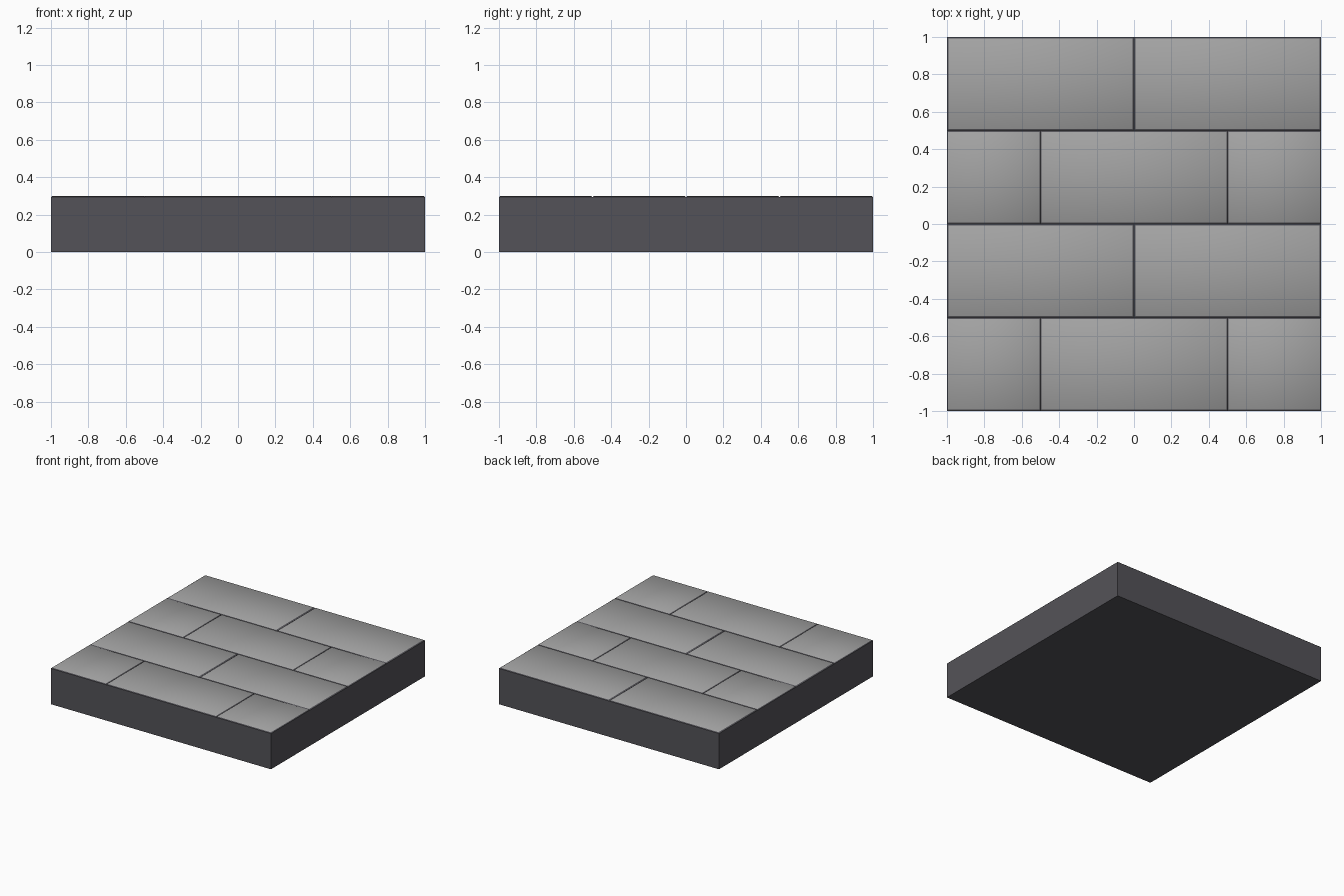
import bpy, bmesh

if "Cube" in bpy.data.objects:
    bpy.data.objects.remove(bpy.data.objects["Cube"])

TOP, GROOVE = 0.30, 0.294   # tile surface and joint floor heights


def material(name, rgb):
    m = bpy.data.materials.new(name)
    m.diffuse_color = (*rgb, 1.0)
    m.use_nodes = True
    m.node_tree.nodes["Principled BSDF"].inputs["Base Color"].default_value = m.diffuse_color
    return m


mortar = material("dark mortar", (0.088, 0.086, 0.098))
stone = material("grey stone", (0.37, 0.37, 0.37))


def add_object(name, bm, mats):
    me = bpy.data.meshes.new(name)
    bm.to_mesh(me)
    bm.free()
    for m in mats:
        me.materials.append(m)
    ob = bpy.data.objects.new(name, me)
    bpy.context.collection.objects.link(ob)
    return ob


# Dark slab below the tiles
bm = bmesh.new()
bmesh.ops.create_cube(bm, size=1)
bmesh.ops.scale(bm, verts=bm.verts, vec=(2, 2, GROOVE))
bmesh.ops.translate(bm, verts=bm.verts, vec=(0, 0, GROOVE / 2))
add_object("floor_slab", bm, [mortar])


def tile(name, x0, x1, y0, y1, gap):
    """Paving tile with shallow dark chamfers and a softly shaded top."""
    bm = bmesh.new()
    bottom = [bm.verts.new((x, y, GROOVE)) for x, y in
              ((x0, y0), (x1, y0), (x1, y1), (x0, y1))]
    ix, iy = gap, 0.007
    top = [bm.verts.new((x, y, TOP)) for x, y in
           ((x0 + ix, y0 + iy), (x1 - ix, y0 + iy),
            (x1 - ix, y1 - iy), (x0 + ix, y1 - iy))]
    bm.faces.new(top).material_index = 1
    for i in range(4):
        j = (i + 1) % 4
        bm.faces.new((bottom[i], bottom[j], top[j], top[i]))
    for f in bm.faces:
        f.smooth = True
    add_object(name, bm, [mortar, stone])


# Four courses in running bond, starting at the front
for row in range(4):
    edges = (-1, -0.5, 0.5, 1) if row % 2 == 0 else (-1, 0, 1)
    gap = 0.006 if row % 2 == 0 else 0.009
    y = -1 + row * 0.5
    for col, (a, b) in enumerate(zip(edges, edges[1:])):
        tile(f"paving_tile_{row}_{col}", a, b, y, y + 0.5, gap)
